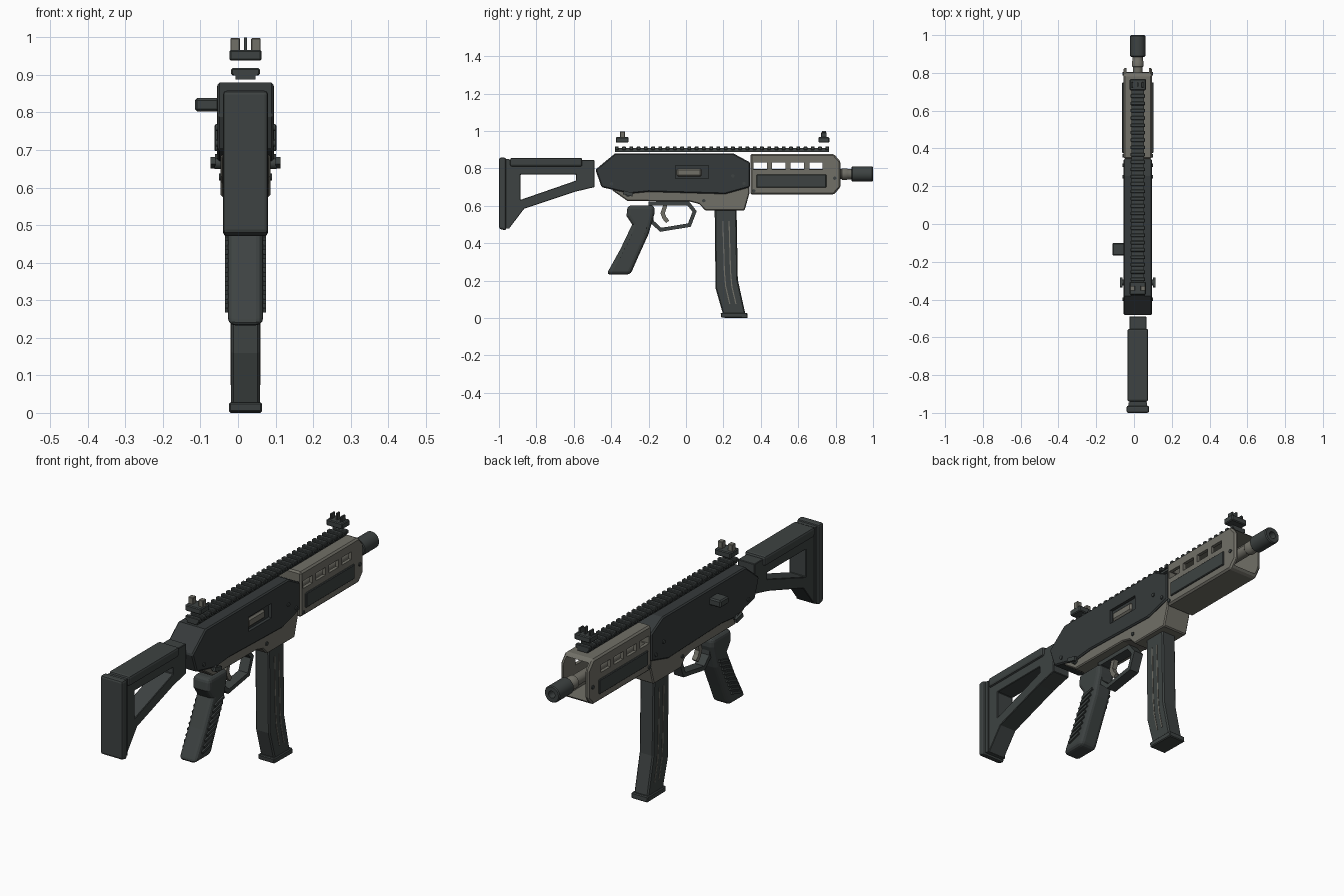
import bpy, bmesh, math
from mathutils import Matrix, Vector

if "Cube" in bpy.data.objects:
    bpy.data.objects.remove(bpy.data.objects["Cube"])

CX = 0.02  # centre plane of the body


def material(name, rgb):
    m = bpy.data.materials.new(name)
    m.diffuse_color = (*rgb, 1)
    m.use_nodes = True
    m.node_tree.nodes["Principled BSDF"].inputs["Base Color"].default_value = m.diffuse_color
    return m


DARK = material("dark grey green", (0.047, 0.055, 0.054))
BODY = material("receiver charcoal", (0.036, 0.042, 0.043))
TAN = material("warm grey", (0.165, 0.160, 0.135))


def finish(name, bm, mat, bevel=0, segs=1):
    bmesh.ops.recalc_face_normals(bm, faces=bm.faces)
    me = bpy.data.meshes.new(name)
    bm.to_mesh(me)
    bm.free()
    me.materials.append(mat)
    ob = bpy.data.objects.new(name, me)
    bpy.context.collection.objects.link(ob)
    if bevel:
        add_bevel(ob, bevel, segs)
    return ob


def add_bevel(ob, width, segs=1):
    b = ob.modifiers.new("bevel", 'BEVEL')
    b.width, b.segments, b.limit_method = width, segs, 'ANGLE'
    b.angle_limit = math.radians(40)


def prism(name, pts, hw, mat, bevel=0, segs=1, cx=CX):
    """Side profile (y, z) extruded across x."""
    bm = bmesh.new()
    f = bm.faces.new([bm.verts.new((cx - hw, y, z)) for y, z in pts])
    r = bmesh.ops.extrude_face_region(bm, geom=[f])
    vs = [v for v in r["geom"] if isinstance(v, bmesh.types.BMVert)]
    bmesh.ops.translate(bm, verts=vs, vec=(2 * hw, 0, 0))
    return finish(name, bm, mat, bevel, segs)


def box(name, x0, x1, y0, y1, z0, z1, mat, bevel=0, segs=1):
    return prism(name, [(y0, z0), (y1, z0), (y1, z1), (y0, z1)],
                 (x1 - x0) / 2, mat, bevel, segs, (x0 + x1) / 2)


def strip(name, path, width, hw, mat, closed=False, cx=CX, bevel=0):
    """Flat band of constant width following a (y, z) path."""
    n, offs = len(path), []
    P = [Vector(p) for p in path]
    for i, p in enumerate(P):
        a = P[i - 1] if (i or closed) else p
        b = P[(i + 1) % n] if (i < n - 1 or closed) else p
        d1, d2 = (p - a), (b - p)
        d1 = d1.normalized() if d1.length else d2.normalized()
        d2 = d2.normalized() if d2.length else d1
        t = (d1 + d2).normalized()
        offs.append(Vector((-t.y, t.x)) * (width / 2 / max(0.5, t.dot(d1))))
    bm = bmesh.new()
    rings = [[bm.verts.new((cx + s * hw, *(p + k * o))) for s, k in
              ((-1, -1), (1, -1), (1, 1), (-1, 1))] for p, o in zip(P, offs)]
    for i in range(n if closed else n - 1):
        a, b = rings[i], rings[(i + 1) % n]
        for j in range(4):
            bm.faces.new((a[j], a[(j + 1) % 4], b[(j + 1) % 4], b[j]))
    if not closed:
        bm.faces.new(rings[0])
        bm.faces.new(rings[-1])
    return finish(name, bm, mat, bevel)


def lathe(name, pts, z, mat, steps=32):
    """(y, radius) profile spun round an axis along y."""
    bm = bmesh.new()
    vs = [bm.verts.new((CX + r, y, z)) for y, r in pts]
    es = [bm.edges.new(e) for e in zip(vs, vs[1:])]
    bmesh.ops.spin(bm, geom=vs + es, cent=(CX, 0, z), axis=(0, 1, 0),
                   angle=2 * math.pi, steps=steps)
    bmesh.ops.remove_doubles(bm, verts=bm.verts, dist=1e-5)
    ob = finish(name, bm, mat)
    ob.data.shade_smooth()
    ob.data.set_sharp_from_angle(angle=math.radians(35))
    return ob


def disc(name, x0, x1, y, z, r, mat):
    bm = bmesh.new()
    m = Matrix.Translation(((x0 + x1) / 2, y, z)) @ Matrix.Rotation(math.pi / 2, 4, 'Y')
    bmesh.ops.create_cone(bm, cap_ends=True, segments=16, radius1=r, radius2=r,
                          depth=x1 - x0, matrix=m)
    return finish(name, bm, mat)


def cut(ob, cutters):
    for c in cutters:
        m = ob.modifiers.new("cut", 'BOOLEAN')
        m.operation, m.solver, m.object = 'DIFFERENCE', 'EXACT', c
    bpy.context.view_layer.update()
    dg = bpy.context.evaluated_depsgraph_get()
    me = bpy.data.meshes.new_from_object(ob.evaluated_get(dg))
    ob.modifiers.clear()
    ob.data = me
    for c in cutters:
        bpy.data.objects.remove(c)


# Stock: frame with triangular opening, cheek tube and butt pad
stock = prism("stock_frame", [(-0.955, 0.845), (-0.49, 0.845), (-0.49, 0.70), (-0.595, 0.675),
                              (-0.865, 0.585), (-0.945, 0.48), (-0.955, 0.48)], 0.045, DARK)
cut(stock, [prism("stock_hole", [(-0.885, 0.767), (-0.588, 0.767), (-0.588, 0.735),
                                 (-0.885, 0.632)], 0.2, DARK)])
add_bevel(stock, 0.008)
box("cheek_tube", -0.035, 0.075, -0.94, -0.555, 0.81, 0.857, DARK, 0.01, 2)
box("butt_neck", -0.03, 0.07, -0.97, -0.945, 0.48, 0.85, DARK)
prism("butt_pad", [(-1, 0.858), (-0.962, 0.858), (-0.962, 0.468), (-1, 0.478)],
      0.06, DARK, 0.01, 2)

# Upper receiver with ejection port and bolt
receiver = prism("upper_receiver", [(-0.484, 0.794), (-0.38, 0.88), (0.254, 0.88), (0.343, 0.832),
                                    (0.343, 0.70), (0.21, 0.663), (-0.2, 0.675), (-0.30, 0.665),
                                    (-0.452, 0.70)], 0.075, BODY, 0.006)
cut(receiver, [box("port_cut", 0.08, 0.2, -0.055, 0.12, 0.745, 0.815, BODY)])
box("bolt", 0.06, 0.09, -0.05, 0.083, 0.757, 0.80, TAN, 0.008)
box("charging_handle", -0.115, -0.05, -0.167, -0.10, 0.803, 0.838, DARK, 0.006)

# Lower receiver and magazine well
prism("lower_receiver", [(-0.40, 0.70), (-0.39, 0.68), (-0.313, 0.626), (0.02, 0.623), (0.07, 0.61),
                         (0.104, 0.575), (0.313, 0.575), (0.34, 0.67), (0.34, 0.71)],
      0.066, TAN, 0.005)

# Handguard: hollow shell with four windows each side
guard = prism("handguard", [(0.345, 0.878), (0.79, 0.878), (0.826, 0.837), (0.826, 0.70),
                            (0.79, 0.66), (0.345, 0.66)], 0.076, TAN, 0.008)
cut(guard, [box("cavity", -0.04, 0.08, 0.37, 0.95, 0.676, 0.864, TAN)] +
    [box("window", -0.2, 0.2, y, y + 0.072, 0.795, 0.832, TAN)
     for y in (0.362, 0.461, 0.56, 0.659)])
for s in (-1, 1):
    a, b = sorted((CX + s * 0.07, CX + s * 0.083))
    box("handguard_panel", a, b, 0.377, 0.75, 0.697, 0.767, DARK, 0.003)

# Barrel and hollow muzzle
lathe("barrel", [(0.345, 0), (0.345, 0.026), (0.83, 0.026), (0.835, 0.031), (0.86, 0.031),
                 (0.865, 0.028), (0.89, 0.028), (0.89, 0)], 0.77, TAN)
lathe("muzzle", [(0.885, 0), (0.885, 0.036), (0.889, 0.04), (0.995, 0.04), (1.0, 0.036),
                 (1.0, 0.017), (0.93, 0.017), (0.93, 0)], 0.77, DARK)

# Top rail with teeth
box("rail_base", -0.007, 0.047, -0.38, 0.765, 0.888, 0.906, DARK)
box("rail_plate", -0.012, 0.052, -0.38, 0.765, 0.898, 0.908, DARK)
for i in range(30):
    y = -0.38 + i * (1.145 - 0.02) / 29
    box("rail_tooth", -0.018, 0.058, y, y + 0.02, 0.899, 0.918, DARK, 0.003)

# Sights
box("rear_sight_base", -0.023, 0.063, -0.375, -0.307, 0.938, 0.967, DARK, 0.004)
box("front_sight_base", -0.023, 0.063, 0.708, 0.767, 0.938, 0.967, DARK, 0.004)
for x in (-0.02, 0.035):
    box("rear_sight_post", x, x + 0.025, -0.353, -0.327, 0.96, 0.998, TAN, 0.002)
    box("front_sight_ear", x + 0.006, x + 0.016, 0.722, 0.752, 0.96, 0.992, DARK, 0.002)
box("front_sight_blade", 0.016, 0.024, 0.728, 0.748, 0.96, 1.0, DARK)

# Pistol grip with side ridges
grip = prism("grip", [(-0.313, 0.602), (-0.168, 0.602), (-0.168, 0.56), (-0.20, 0.45), (-0.25, 0.34),
                      (-0.297, 0.233), (-0.425, 0.233), (-0.41, 0.262), (-0.35, 0.37),
                      (-0.288, 0.50), (-0.318, 0.545)], 0.047, DARK)
bv = grip.modifiers.new("round", 'BEVEL')
bv.width, bv.segments, bv.limit_method = 0.022, 3, 'ANGLE'
bv.angle_limit = math.radians(60)
for s in (-1, 1):
    for i in range(9):
        t = i / 8
        y, z = -0.245 - 0.095 * t, 0.475 - 0.19 * t
        strip("grip_ridge", [(y - 0.035, z - 0.012), (y + 0.035, z + 0.008)], 0.012,
              0.006, DARK, cx=CX + s * 0.049)

# Trigger and guard
strip("trigger_guard", [(-0.19, 0.613), (0.012, 0.613), (0.046, 0.57), (0.018, 0.497),
                        (-0.135, 0.472), (-0.182, 0.515)], 0.02, 0.025, DARK, True)
strip("trigger", [(-0.112, 0.63), (-0.112, 0.60), (-0.125, 0.56), (-0.115, 0.535),
                  (-0.098, 0.515)], 0.022, 0.012, TAN)

# Magazine with floor plate and side lines
prism("magazine", [(0.153, 0.60), (0.27, 0.60), (0.277, 0.205), (0.318, 0.02), (0.198, 0.02),
                   (0.158, 0.16)], 0.038, DARK, 0.006)
prism("magazine_floor_plate", [(0.188, 0.002), (0.33, 0), (0.328, 0.028), (0.185, 0.028)],
      0.044, DARK, 0.004)
for s in (-1, 1):
    for dy in (0, 0.033):
        strip("magazine_line", [(0.197 + dy, 0.52), (0.205 + dy, 0.25), (0.212 + dy, 0.17),
                                (0.234 + dy, 0.075)], 0.006, 0.002, TAN, cx=CX + s * 0.038)

# Pins and selector levers, both sides
for s in (-1, 1):
    def side(a, b):
        return sorted((CX + s * a, CX + s * b))
    for y, z, d in ((-0.398, 0.718, 0.075), (0.25, 0.76, 0.075), (0.095, 0.628, 0.066),
                    (0.31, 0.72, 0.075), (0.795, 0.748, 0.076), (0.362, 0.68, 0.076)):
        disc("pin", *side(d - 0.01, d + 0.005), y, z, 0.009, DARK)
    disc("selector_hub", *side(0.06, 0.082), -0.31, 0.664, 0.015, DARK)
    a, b = side(0.08, 0.093)
    strip("selector_lever", [(-0.335, 0.672), (-0.285, 0.660)], 0.02, (b - a) / 2, DARK,
          cx=(a + b) / 2)
